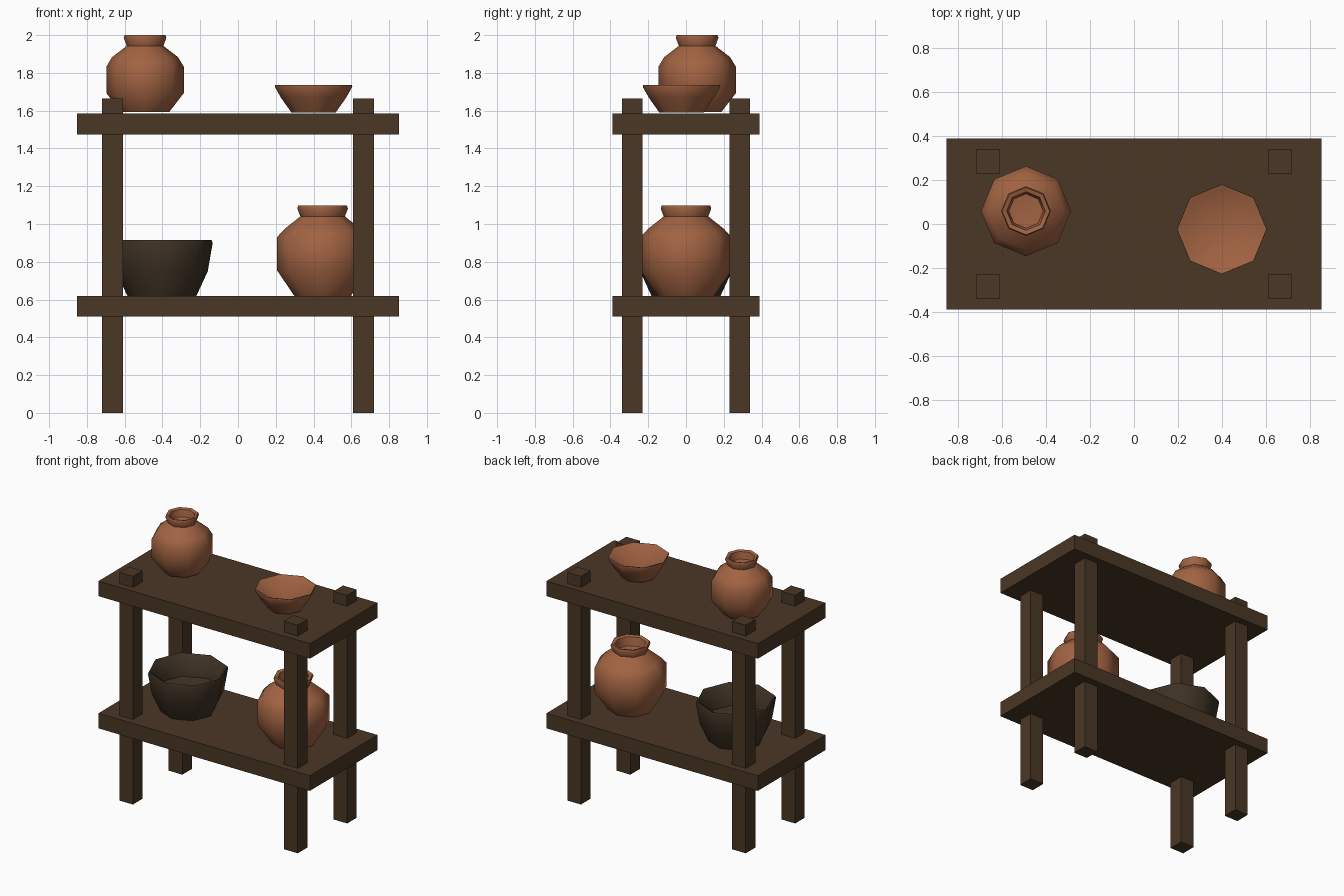
import bpy
import bmesh
from math import cos, sin, pi, radians

cube = bpy.data.objects.get("Cube")
if cube:
    bpy.data.objects.remove(cube, do_unlink=True)


def make_material(name, rgb):
    mat = bpy.data.materials.new(name)
    mat.use_nodes = True
    color = (*rgb, 1)
    mat.diffuse_color = color
    bsdf = mat.node_tree.nodes["Principled BSDF"]
    bsdf.inputs["Base Color"].default_value = color
    bsdf.inputs["Roughness"].default_value = 0.9
    return mat


WOOD = make_material("dark wood", (0.068, 0.038, 0.019))
CLAY = make_material("terracotta", (0.36, 0.125, 0.055))
IRON = make_material("dark earthenware", (0.048, 0.031, 0.017))


def add_object(name, bm, mat):
    bmesh.ops.recalc_face_normals(bm, faces=bm.faces)
    mesh = bpy.data.meshes.new(name)
    bm.to_mesh(mesh)
    bm.free()
    mesh.materials.append(mat)
    obj = bpy.data.objects.new(name, mesh)
    bpy.context.collection.objects.link(obj)
    return obj


def box(name, center, size, mat):
    bm = bmesh.new()
    bmesh.ops.create_cube(bm, size=1)
    bmesh.ops.scale(bm, vec=size, verts=bm.verts)
    bmesh.ops.translate(bm, vec=center, verts=bm.verts)
    return add_object(name, bm, mat)


def vessel(name, location, profile, mat, sides=8):
    """Turn a (radius, height) profile; zero radius ends close at a point."""
    bm = bmesh.new()
    rings = []
    for r, z in profile:
        if r == 0:
            rings.append([bm.verts.new((0, 0, z))] * sides)
        else:
            rings.append([bm.verts.new((r * cos(2 * pi * i / sides),
                                        r * sin(2 * pi * i / sides), z))
                          for i in range(sides)])
    for low, high in zip(rings, rings[1:]):
        for i in range(sides):
            j = (i + 1) % sides
            corners = dict.fromkeys((low[i], low[j], high[j], high[i]))
            bm.faces.new(list(corners))
    obj = add_object(name, bm, mat)
    obj.location = location
    bpy.ops.object.select_all(action='DESELECT')
    obj.select_set(True)
    bpy.context.view_layer.objects.active = obj
    bpy.ops.object.shade_smooth_by_angle(angle=radians(50))
    return obj


# Shelf boards
box("lower_shelf", (0, 0, 0.565), (1.706, 0.78, 0.11), WOOD)
box("upper_shelf", (0, 0, 1.529), (1.706, 0.78, 0.11), WOOD)

# Posts running through both boards
for x, side in ((0.665, "left"), (-0.665, "right")):
    for y, end in ((-0.285, "front"), (0.285, "back")):
        box(f"{end}_{side}_post", (x, y, 0.832), (0.11, 0.11, 1.664), WOOD)

# Jars with a flared rim and hollow neck
vessel("upper_jar", (-0.492, 0.059, 1.593),
       [(0, 0), (0.128, 0), (0.205, 0.1), (0.205, 0.24), (0.175, 0.29),
        (0.097, 0.35), (0.113, 0.393), (0.108, 0.407), (0.088, 0.4),
        (0.078, 0.35), (0, 0.34)], CLAY)
vessel("lower_jar", (0.448, 0, 0.62),
       [(0, 0), (0.15, 0), (0.242, 0.135), (0.242, 0.31), (0.2, 0.355),
        (0.118, 0.42), (0.134, 0.462), (0.129, 0.477), (0.105, 0.47),
        (0.093, 0.41), (0, 0.4)], CLAY)

# Shallow bowl
vessel("bowl", (0.4, -0.024, 1.59),
       [(0, 0), (0.117, 0), (0.172, 0.078), (0.205, 0.136), (0.204, 0.147),
        (0.188, 0.142), (0, 0.04)], CLAY)

# Deep cooking pot
vessel("cooking_pot", (-0.403, 0, 0.62),
       [(0, 0), (0.183, 0), (0.243, 0.13), (0.269, 0.28), (0.263, 0.294),
        (0.247, 0.285), (0.222, 0.14), (0, 0.08)], IRON)
